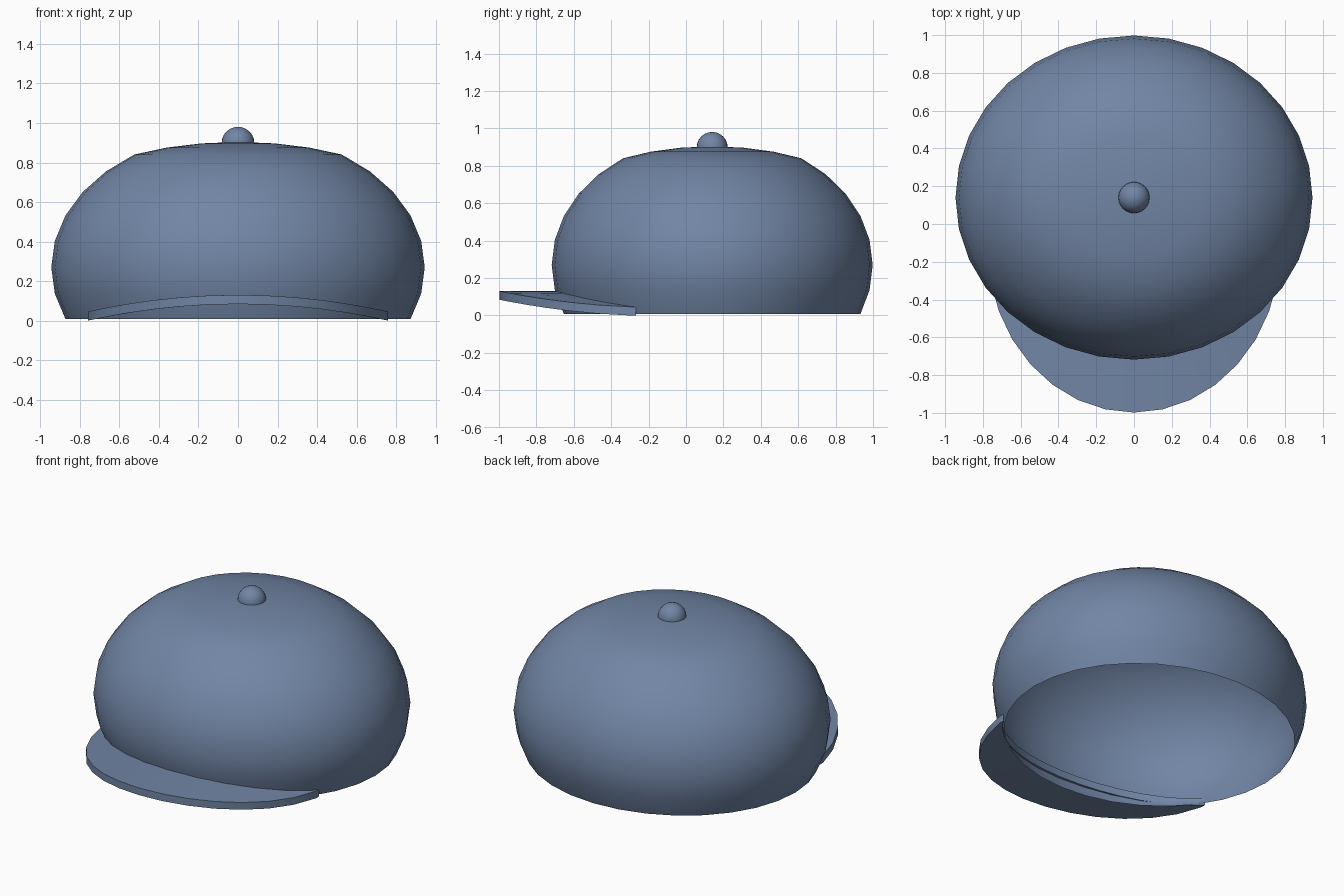
import bpy, bmesh, math

if "Cube" in bpy.data.objects:
    bpy.data.objects.remove(bpy.data.objects["Cube"])

cloth = bpy.data.materials.new("slate blue cloth")
cloth.diffuse_color = (0.165, 0.235, 0.375, 1)
cloth.use_nodes = True
cloth.node_tree.nodes["Principled BSDF"].inputs["Base Color"].default_value = cloth.diffuse_color

CY = 0.14            # crown centre in y
STEP = math.radians(11.25)


def finish(name, bm):
    bmesh.ops.recalc_face_normals(bm, faces=bm.faces)
    me = bpy.data.meshes.new(name)
    bm.to_mesh(me)
    bm.free()
    me.materials.append(cloth)
    ob = bpy.data.objects.new(name, me)
    bpy.context.collection.objects.link(ob)
    bpy.context.view_layer.objects.active = ob
    ob.select_set(True)
    bpy.ops.object.shade_smooth_by_angle(angle=math.radians(35))
    ob.select_set(False)
    return ob


# crown: open ellipsoid shell, cut off below and flattened on top
bm = bmesh.new()
bmesh.ops.create_uvsphere(bm, u_segments=32, v_segments=16, radius=1)
low = [v for v in bm.verts if v.co.z < -0.45]
bmesh.ops.delete(bm, geom=low, context='VERTS')
for v in bm.verts:
    z = 0.27 + 0.686 * v.co.z
    if z > 0.841:
        z = 0.841 + (z - 0.841) * 0.55
    v.co = (v.co.x * 0.945, CY + v.co.y * 0.858, z)
finish("crown", bm)

# button on top
bm = bmesh.new()
bmesh.ops.create_uvsphere(bm, u_segments=24, v_segments=12, radius=0.083)
for v in bm.verts:
    v.co.y += CY
    v.co.z += 0.898
finish("top_button", bm)

# bill: arched crescent between the crown's rim and an outer arc
bm = bmesh.new()
rows = []
N = 7
for i in range(-N, N + 1):
    a = i * STEP
    ox, oy = 0.775 * math.sin(a), -0.128 - 0.870 * math.cos(a)
    b = i / N * math.radians(59.5)
    ix, iy = 0.882 * math.sin(b), CY - 0.805 * math.cos(b)
    row = []
    for x, y in ((ix, iy), (ox, oy)):
        z = 0.084 - 0.146 * min(x * x, 0.575)
        row += [bm.verts.new((x, y, z)), bm.verts.new((x, y, z + 0.046))]
    rows.append(row)
for p, q in zip(rows, rows[1:]):
    for j, k in ((0, 1), (1, 3), (3, 2), (2, 0)):
        bm.faces.new((p[j], p[k], q[k], q[j]))
for r in (rows[0], rows[-1]):
    bm.faces.new((r[0], r[1], r[3], r[2]))
finish("bill", bm)
